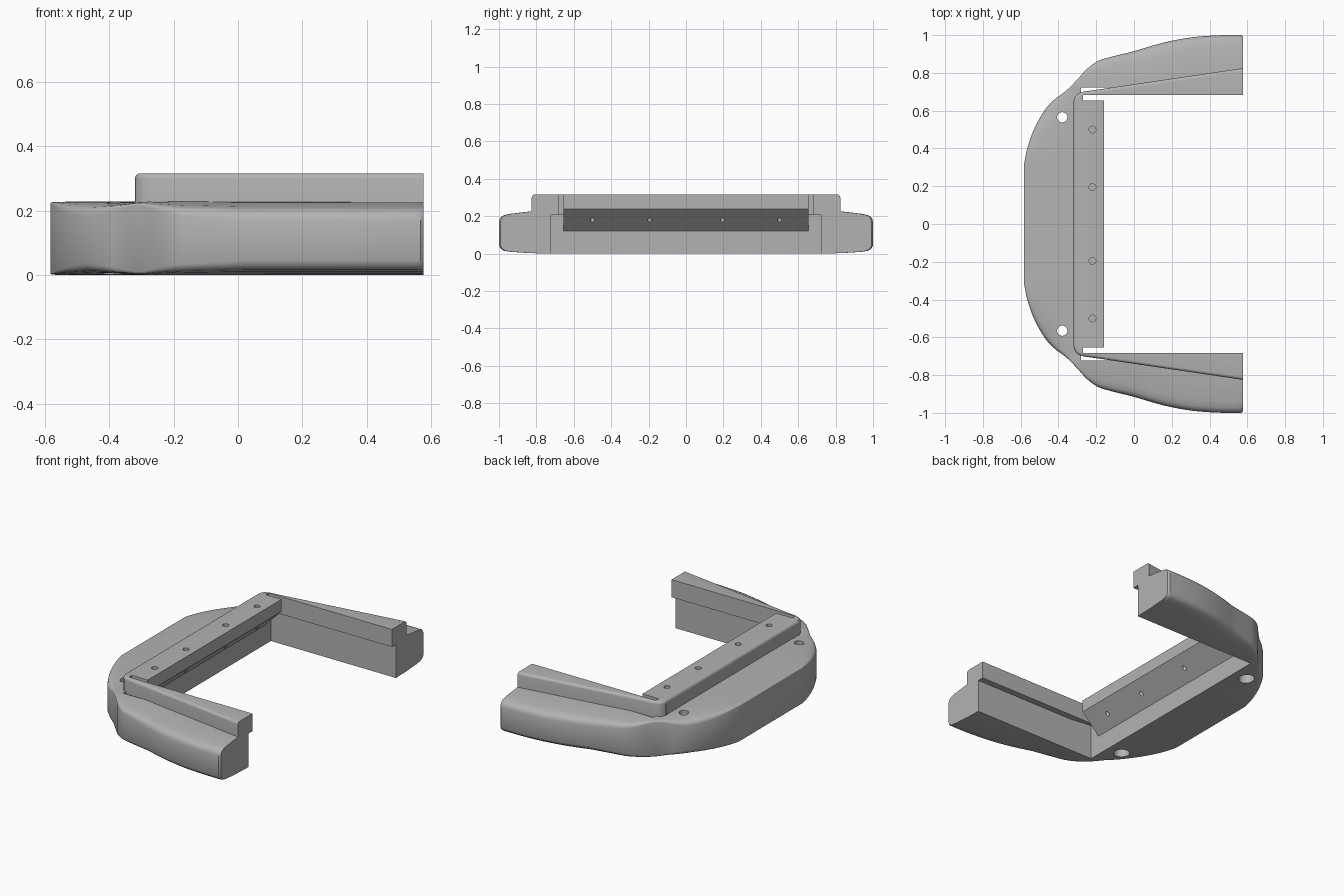
import bpy, bmesh, math
from mathutils import Vector

cube = bpy.data.objects.get("Cube")
if cube:
    bpy.data.objects.remove(cube, do_unlink=True)

grey = bpy.data.materials.new("plain grey")
grey.use_nodes = True
grey.diffuse_color = (0.45, 0.45, 0.45, 1)
grey.node_tree.nodes["Principled BSDF"].inputs["Base Color"].default_value = (0.45, 0.45, 0.45, 1)


def make_object(name, bm):
    bmesh.ops.remove_doubles(bm, verts=bm.verts, dist=1e-5)
    bmesh.ops.recalc_face_normals(bm, faces=bm.faces)
    mesh = bpy.data.meshes.new(name)
    bm.to_mesh(mesh)
    bm.free()
    mesh.materials.append(grey)
    obj = bpy.data.objects.new(name, mesh)
    bpy.context.collection.objects.link(obj)
    return obj


def activate(obj):
    bpy.ops.object.select_all(action='DESELECT')
    obj.select_set(True)
    bpy.context.view_layer.objects.active = obj


def smooth(obj):
    activate(obj)
    bpy.ops.object.shade_smooth_by_angle(angle=math.radians(35))


def drill(obj, x, y, z0, z1, radius):
    bpy.ops.mesh.primitive_cylinder_add(vertices=32, radius=radius, depth=z1 - z0,
                                        location=(x, y, (z0 + z1) / 2))
    cutter = bpy.context.object
    cutter.name = "hole_cutter"
    cutter.hide_render = True
    cutter.data.materials.append(grey)
    activate(obj)
    mod = obj.modifiers.new("hole", 'BOOLEAN')
    mod.object = cutter
    mod.solver = 'EXACT'
    bpy.ops.object.modifier_apply(modifier=mod.name)
    bpy.data.objects.remove(cutter, do_unlink=True)


def spline(points, steps):
    """Smooth curve through the given points."""
    p = [Vector(q) for q in points]
    p = [2 * p[0] - p[1]] + p + [2 * p[-1] - p[-2]]
    out = []
    for a, b, c, d in zip(p, p[1:], p[2:], p[3:]):
        for i in range(steps):
            t = i / steps
            out.append(0.5 * (2 * b + (c - a) * t + (2 * a - 5 * b + 4 * c - d) * t ** 2
                              + (3 * b - a - 3 * c + d) * t ** 3))
    return out + [p[-2]]


def prism(points, axis_map, lo, hi, rounded, radius):
    """Extruded outline; rounded(edge) picks the edges to bevel."""
    bm = bmesh.new()
    a = [bm.verts.new(axis_map(u, v, lo)) for u, v in points]
    b = [bm.verts.new(axis_map(u, v, hi)) for u, v in points]
    bm.faces.new(a)
    bm.faces.new(b)
    n = len(points)
    for i in range(n):
        j = (i + 1) % n
        bm.faces.new((a[i], a[j], b[j], b[i]))
    bmesh.ops.recalc_face_normals(bm, faces=bm.faces)
    edges = [e for e in bm.edges if rounded(e)]
    bmesh.ops.bevel(bm, geom=edges, offset=radius, segments=4, profile=0.5,
                    affect='EDGES', clamp_overlap=True)
    return bm


# U-shaped body, lofted between an inner wall and a curved outer outline
INNER_X, INNER_Y, END_X, TOP = -0.28, 0.722, 0.577, 0.228
half = spline([(-0.583, 0.31), (-0.565, 0.40), (-0.53, 0.50), (-0.475, 0.60),
               (-0.42, 0.66), (-0.36, 0.705), (-0.30, 0.765), (-0.25, 0.82),
               (-0.19, 0.863), (-0.12, 0.885), (0, 0.915), (0.1, 0.945),
               (0.2, 0.97), (0.32, 0.99), (0.45, 0.999), (0.567, 1.0)], 5)
half.append(Vector((END_X, 0.992)))
outline = [Vector((p.x, -p.y)) for p in reversed(half)] + half

lower_round = [(0.16, 0.003), (0.06, 0.01), (0.025, 0.016), (0.008, 0.028), (0, 0.045)]
upper_round = [(0, 0.17), (0.004, 0.185), (0.012, 0.197), (0.028, 0.206),
               (0.06, 0.213), (0.16, 0.225)]

bm = bmesh.new()
rings = []
for p in outline:
    side = 1 if p.y > 0 else -1
    inner = Vector((max(p.x, INNER_X), side * min(abs(p.y), INNER_Y)))
    length = (inner - p).length
    inward = (inner - p).normalized()
    # rounding fades out along the back and at the narrow necks
    fade = min(1, max(0.12, (abs(p.y) - 0.28) / 0.4)) * min(1, length / 0.2)
    ring = [bm.verts.new((inner.x, inner.y, 0))]
    for d, z in lower_round:
        q = p + inward * d * fade
        ring.append(bm.verts.new((q.x, q.y, z * fade)))
    for d, z in upper_round:
        q = p + inward * d * fade
        ring.append(bm.verts.new((q.x, q.y, TOP - (TOP - z) * fade)))
    ring.append(bm.verts.new((inner.x, inner.y, TOP)))
    rings.append(ring)
for r, s in zip(rings, rings[1:]):
    for i in range(len(r)):
        j = (i + 1) % len(r)
        bm.faces.new((r[i], r[j], s[j], s[i]))
bm.faces.new(rings[0])
bm.faces.new(rings[-1])
body = make_object("bumper_body", bm)

# Mounting holes with wide recesses underneath
for side in (1, -1):
    drill(body, -0.38, side * 0.565, -0.05, 0.3, 0.027)
    drill(body, -0.38, side * 0.565, -0.05, 0.12, 0.047)
smooth(body)

# Raised back ledge with an undercut lip
RIM_TOP, LEDGE_Y = 0.316, 0.655
ledge_profile = [(-0.32, 0.2), (-0.32, RIM_TOP), (-0.16, RIM_TOP), (-0.16, 0.24),
                 (-0.28, 0.12), (-0.30, 0.12), (-0.30, 0.2)]
ledge = make_object("back_ledge", prism(
    ledge_profile, lambda u, v, w: (u, w, v), -LEDGE_Y, LEDGE_Y,
    lambda e: all(v.co.x < -0.31 and v.co.z > 0.3 for v in e.verts), 0.018))

# Small screw holes from above and from the sloped underside
for y in (-0.5, -0.195, 0.195, 0.5):
    drill(ledge, -0.22, y, 0.25, 0.35, 0.018)
    drill(ledge, -0.22, y, 0.1, 0.24, 0.011)
smooth(ledge)

# Raised side rails, widening towards the open ends
rail_outline = [(-0.32, 0.65), (-0.312, 0.675), (-0.295, 0.692), (-0.265, 0.702),
                (-0.23, 0.706), (END_X, 0.825), (END_X, 0.682), (-0.27, 0.682), (-0.27, 0.65)]


def outer_top_edge(e):
    mid = (e.verts[0].co + e.verts[1].co) / 2
    at_cut = abs(mid.y) < 0.651 or mid.x > 0.57
    inside = abs(mid.y) < 0.683 and mid.x > -0.28
    return mid.z > 0.31 and not at_cut and not inside


for name, side in (("left_rail", 1), ("right_rail", -1)):
    # rails sit on +y and -y as mirrored copies
    label = "rear_rail" if side > 0 else "front_rail"
    rail = make_object(label, prism(
        rail_outline, lambda u, v, w, s=side: (u, s * v, w), 0.207, RIM_TOP,
        outer_top_edge, 0.016))
    smooth(rail)
